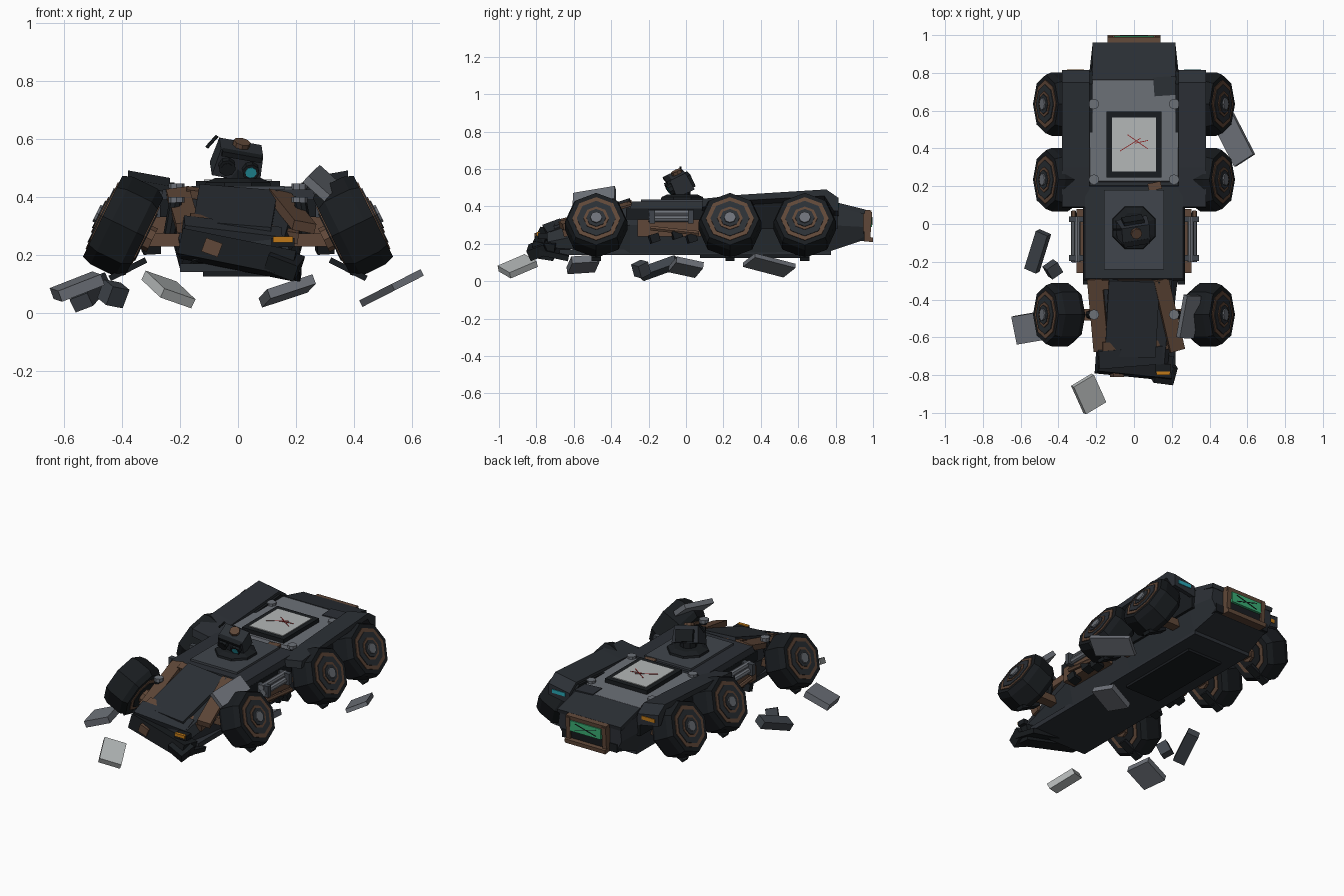
import bpy, bmesh
from math import radians, sin, cos, pi
from mathutils import Matrix, Vector


def material(name, r, g, b):
    m = bpy.data.materials.new(name)
    m.diffuse_color = [(c / 255) ** 2.2 for c in (r, g, b)] + [1]
    return m


BLACK = material("black", 31, 34, 37)
DARK = material("dark_steel", 47, 51, 56)
STEEL = material("steel", 66, 71, 77)
GREY = material("grey_plate", 108, 112, 119)
PALE = material("pale_panel", 178, 182, 182)
RUST = material("rust", 96, 73, 59)
ORANGE = material("amber", 190, 120, 30)
TEAL = material("teal", 45, 165, 180)
GREEN = material("green", 60, 170, 115)
RED = material("red", 140, 40, 40)


def xf(loc=(0, 0, 0), rot=(0, 0, 0)):
    """Turn about z first, then y, then x, then move."""
    rx, ry, rz = [Matrix.Rotation(radians(a), 4, k) for a, k in zip(rot, "XYZ")]
    return Matrix.Translation(loc) @ rx @ ry @ rz


def skin(name, rings, mat, M=Matrix()):
    """Join equal rings of points with quads and cap both ends."""
    bm = bmesh.new()
    vs = [[bm.verts.new(M @ Vector(p)) for p in ring] for ring in rings]
    n = len(vs[0])
    for a, b in zip(vs, vs[1:]):
        for i in range(n):
            j = (i + 1) % n
            bm.faces.new((a[i], a[j], b[j], b[i]))
    bm.faces.new(vs[0])
    bm.faces.new(vs[-1])
    bmesh.ops.recalc_face_normals(bm, faces=bm.faces)
    me = bpy.data.meshes.new(name)
    bm.to_mesh(me)
    bm.free()
    me.materials.append(mat)
    ob = bpy.data.objects.new(name, me)
    bpy.context.collection.objects.link(ob)
    return ob


def box(name, loc, size, mat, rot=(0, 0, 0), base=Matrix(), top=1.0):
    x, y, z = [s / 2 for s in size]
    rings = [[(x * k, y * k, h), (-x * k, y * k, h), (-x * k, -y * k, h), (x * k, -y * k, h)]
             for k, h in ((1, -z), (top, z))]
    return skin(name, rings, mat, base @ xf(loc, rot))


def lathe(name, profile, mat, M, n=8):
    """Profile of (radius, height) turned about local z."""
    return skin(name, [[(r * cos(2 * pi * i / n), r * sin(2 * pi * i / n), h) for i in range(n)]
                       for r, h in profile], mat, M)


def cyl(name, loc, r, length, mat, rot=(0, 0, 0), base=Matrix(), n=8):
    return lathe(name, [(r, -length / 2), (r, length / 2)], mat, base @ xf(loc, rot), n)


def prism(name, yz, x0, x1, mat, lift=0):
    """Side profile pushed from x0 to x1; lift raises the x1 end."""
    return skin(name, [[(x0, y, z) for y, z in yz], [(x1, y, z + lift) for y, z in yz]], mat)


# Hull: six-sided sections along y
sections = [  # y, z bottom, z belt, z top, half widths bottom, belt, top
    (-0.74, 0.18, 0.21, 0.26, 0.15, 0.18, 0.16),
    (-0.30, 0.15, 0.30, 0.40, 0.20, 0.23, 0.20),
    (0.20, 0.15, 0.30, 0.41, 0.20, 0.24, 0.23),
    (0.77, 0.16, 0.30, 0.41, 0.20, 0.24, 0.23),
    (0.95, 0.22, 0.29, 0.36, 0.18, 0.22, 0.21)]
skin("hull", [[(-a, y, zb), (a, y, zb), (b, y, zm), (c, y, zt), (-c, y, zt), (-b, y, zm)]
              for y, zb, zm, zt, a, b, c in sections], DARK)
box("belly_plate", (0, 0.05, 0.155), (0.40, 1.45, 0.03), DARK)
box("belly_skid", (0, 0.35, 0.14), (0.24, 0.55, 0.03), BLACK)

# Rear deck with hatch
box("rear_deck", (0, 0.495, 0.415), (0.48, 0.55, 0.03), GREY, top=0.97)
box("deck_patch", (0.165, 0.73, 0.42), (0.12, 0.10, 0.03), DARK, (0, 0, 4))
box("hatch_frame", (0, 0.42, 0.437), (0.29, 0.35, 0.035), BLACK)
box("hatch_panel", (0, 0.42, 0.453), (0.235, 0.285, 0.012), PALE)
for x, y, length, a in ((-0.02, 0.42, 0.13, 32), (0.02, 0.435, 0.13, -35), (0.04, 0.435, 0.07, 12)):
    box("hatch_scratch", (x, y, 0.46), (length, 0.004, 0.003), RED, (0, 0, a))

# Tail
box("tail_plate", (0, 0.86, 0.395), (0.44, 0.20, 0.025), DARK, (-14, 0, 0))
box("tail_block", (0, 0.935, 0.295), (0.27, 0.09, 0.15), BLACK, (-6, 0, 0))
for z, y in ((0.37, 0.955), (0.225, 0.965)):
    box("tail_rail", (0, y, z), (0.28, 0.07, 0.025), RUST, (-6, 0, 0))
for x in (-0.125, 0.125):
    box("tail_post", (x, 0.96, 0.297), (0.028, 0.06, 0.15), RUST, (-4, 0, 0))
box("tail_guard", (0, 0.93, 0.24), (0.38, 0.05, 0.05), BLACK)
box("tail_panel", (0, 0.985, 0.322), (0.21, 0.02, 0.065), GREEN)
for a in (15, -15):
    box("tail_panel_scratch", (0, 0.996, 0.322), (0.15, 0.004, 0.004), BLACK, (0, a, 0))

# Turret deck and turret
box("turret_deck", (0, -0.045, 0.405), (0.54, 0.51, 0.04), DARK, top=0.96)
box("turret_plate", (0, -0.03, 0.428), (0.32, 0.42, 0.02), STEEL)
box("deck_rust_patch", (0.11, 0.20, 0.425), (0.07, 0.04, 0.02), RUST, (0, 0, 12))
lathe("turret_ring", [(0.125, 0.43), (0.12, 0.45), (0.085, 0.465)], BLACK,
      xf((0, -0.02, 0), (0, 0, 22.5)))
cyl("turret_neck", (0, -0.025, 0.475), 0.05, 0.06, BLACK)
head = xf((0, -0.035, 0.527), (25, 13, 4))
box("turret_head", (0, 0, 0), (0.17, 0.105, 0.10), DARK, base=head, top=0.88)
box("turret_brow", (0, -0.05, 0.042), (0.14, 0.03, 0.018), BLACK, base=head)
box("turret_rear", (0, 0.052, -0.01), (0.11, 0.03, 0.07), BLACK, base=head)
for x, mat in ((-0.042, BLACK), (0.042, TEAL)):
    cyl("lens_housing", (x, -0.055, -0.005), 0.03, 0.035, BLACK, (90, 0, 0), head)
    cyl("lens", (x, -0.07, -0.005), 0.02, 0.01, mat, (90, 0, 0), head)
cyl("turret_cap", (0, 0.01, 0.056), 0.03, 0.022, RUST, base=head)
cyl("broken_antenna", (-0.09, -0.03, 0.59), 0.006, 0.055, BLACK, (0, 42, 0), n=6)

# Crumpled nose
box("nose_panel", (-0.01, -0.50, 0.355), (0.27, 0.42, 0.03), DARK, (18, 4, -3))
box("nose_strip_left", (-0.19, -0.48, 0.355), (0.08, 0.40, 0.035), RUST, (18, -6, 5))
box("nose_strip_right", (0.185, -0.48, 0.35), (0.08, 0.40, 0.035), RUST, (13, 14, 13))
box("nose_top_band", (0.0, -0.315, 0.395), (0.36, 0.05, 0.03), RUST, (15, 7, 0))
box("nose_band", (0.02, -0.64, 0.29), (0.38, 0.05, 0.04), RUST, (14, 9, 0))
box("nose_lip", (-0.02, -0.70, 0.275), (0.34, 0.10, 0.05), DARK, (20, 8, 2))
box("nose_wedge", (0, -0.745, 0.20), (0.40, 0.12, 0.09), BLACK, (-8, 12, -4))
box("nose_corner", (0.16, -0.79, 0.17), (0.11, 0.10, 0.06), BLACK, (25, 16, -15))
box("nose_rust_chip", (-0.09, -0.80, 0.225), (0.06, 0.02, 0.05), RUST, (0, 20, 0))
box("nose_bumper", (0.03, -0.70, 0.17), (0.38, 0.16, 0.03), BLACK, (-12, 10, 0))
box("front_lamp", (0.155, -0.79, 0.252), (0.07, 0.02, 0.02), ORANGE)
box("front_lamp_base", (0.155, -0.765, 0.242), (0.08, 0.05, 0.03), BLACK)

for s, side in ((-1, "left"), (1, "right")):
    # Wheels lean in at the top
    for wy in (-0.48, 0.235, 0.635):
        M = xf((s * 0.395, wy, 0.298), (0, s * 64, 0))
        lathe(side + "_tyre", [(0.10, -0.08), (0.148, -0.08), (0.168, -0.05),
                               (0.168, 0.045), (0.155, 0.08), (0.12, 0.08)], BLACK, M)
        for r, h, mat in ((0.128, 0.084, RUST), (0.104, 0.088, DARK), (0.068, 0.092, RUST),
                          (0.052, 0.096, DARK), (0.032, 0.104, GREY)):
            lathe(side + "_wheel_rim", [(r, 0.06), (r, h)], mat, M)
        for r, h, mat in ((0.115, -0.084, RUST), (0.09, -0.088, BLACK), (0.045, -0.11, RUST)):
            lathe(side + "_inner_rim", [(r, h), (r, -0.06)], mat, M)
        box(side + "_axle", (s * 0.25, wy, 0.25), (0.20, 0.06, 0.045), RUST)
        box(side + "_lower_arm", (s * 0.38, wy, 0.15), (0.14, 0.05, 0.02), BLACK, (0, s * 27, 0))
        top = 0.40 if wy < 0 else 0.445
        cyl(side + "_shock", (s * 0.225, wy, top - 0.07), 0.022, 0.12, BLACK, (0, -s * 10, 0))
        cyl(side + "_shock_cap", (s * 0.212, wy, top - 0.01), 0.028, 0.02, GREY)

    # Long fender over the two rear wheels
    prism(side + "_fender", [(0.085, 0.37), (0.09, 0.415), (0.30, 0.437), (0.75, 0.465), (0.815, 0.42),
                             (0.815, 0.35), (0.79, 0.35), (0.74, 0.43), (0.30, 0.405)],
          s * 0.235, s * 0.38, DARK, lift=0.026)
    prism(side + "_fender_inner", [(0.10, 0.28), (0.10, 0.40), (0.74, 0.45), (0.81, 0.40), (0.81, 0.28)],
          s * 0.22, s * 0.25, BLACK)
    box(side + "_tail_lamp", (s * 0.31, 0.813, 0.405), (0.09, 0.012, 0.022), ORANGE if s < 0 else TEAL)

    # Pipes and boxes between the axles
    for x, z in ((0.30, 0.365), (0.315, 0.335)):
        cyl(side + "_side_pipe", (s * x, -0.08, z), 0.018, 0.24, GREY, (90, 0, 0))
    for y in (-0.18, 0.025):
        box(side + "_pipe_bracket", (s * 0.295, y, 0.345), (0.10, 0.03, 0.07), STEEL)
    box(side + "_side_box", (s * 0.265, -0.09, 0.285), (0.08, 0.34, 0.09), RUST)
    box(side + "_side_skirt", (s * 0.25, -0.08, 0.36), (0.04, 0.48, 0.06), BLACK)
    cyl(side + "_side_tube", (s * 0.32, -0.06, 0.27), 0.014, 0.26, RUST, (84, 0, 0), n=6)
    for y, z in ((-0.17, 0.23), (-0.05, 0.25), (0.03, 0.23)):
        box(side + "_side_fitting", (s * 0.30, y, z), (0.06, 0.05, 0.045), BLACK, (18, 0, 10))

# Loose plates torn off the body
debris = [  # name, centre, size, rotation
    ("loose_plate_right", (0.53, 0.445, 0.085), (0.13, 0.25, 0.025), (0, -27, 30), GREY),
    ("loose_bar_left", (-0.51, -0.145, 0.07), (0.07, 0.22, 0.05), (12, -25, -18), STEEL),
    ("loose_block_left", (-0.43, -0.24, 0.065), (0.07, 0.065, 0.07), (15, 20, 30), STEEL),
    ("loose_plate_left", (-0.555, -0.55, 0.09), (0.16, 0.15, 0.04), (8, -20, 12), GREY),
    ("loose_plate_front", (-0.24, -0.90, 0.08), (0.13, 0.17, 0.035), (12, 25, 25), PALE),
    ("loose_plate_on_wheel", (0.29, -0.49, 0.447), (0.10, 0.23, 0.03), (18, 40, -13), GREY),
    ("loose_plate_under", (0.17, 0.0, 0.075), (0.17, 0.15, 0.035), (-8, -20, 12), GREY)]
for name, loc, size, rot, mat in debris:
    box(name, loc, size, mat, rot)
